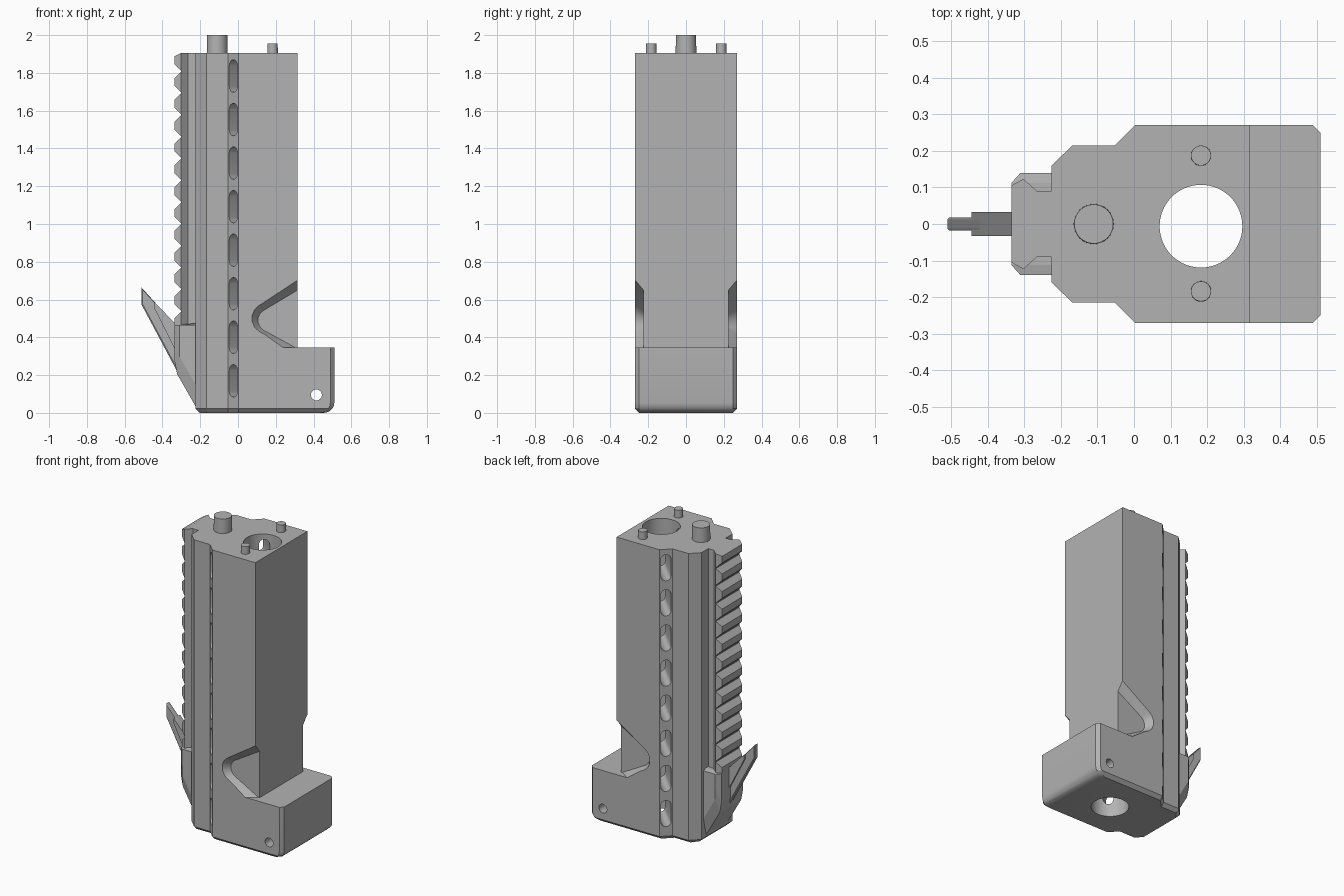
import bpy, bmesh, math
from mathutils import Matrix, Vector

if "Cube" in bpy.data.objects:
    bpy.data.objects.remove(bpy.data.objects["Cube"])

grey = bpy.data.materials.new("plain grey")
grey.use_nodes = True
grey.diffuse_color = (0.45, 0.45, 0.45, 1)
grey.node_tree.nodes["Principled BSDF"].inputs["Base Color"].default_value = (0.45, 0.45, 0.45, 1)


def loft(name, rings):
    """Closed solid through matching rings of points."""
    bm = bmesh.new()
    loops = [[bm.verts.new(p) for p in ring] for ring in rings]
    n = len(loops[0])
    for a, b in zip(loops, loops[1:]):
        for i in range(n):
            j = (i + 1) % n
            bm.faces.new((a[i], a[j], b[j], b[i]))
    bm.faces.new(loops[0])
    bm.faces.new(loops[-1])
    bmesh.ops.recalc_face_normals(bm, faces=bm.faces)
    mesh = bpy.data.meshes.new(name)
    bm.to_mesh(mesh)
    bm.free()
    mesh.materials.append(grey)
    obj = bpy.data.objects.new(name, mesh)
    bpy.context.collection.objects.link(obj)
    return obj


def at_z(pts, z):
    return [(x, y, z) for x, y in pts]


def at_y(pts, y):
    return [(x, y, z) for x, z in pts]


def mirrored(half):
    return half + [(x, -y) for x, y in reversed(half)]


def circle(cx, cy, r, n=48):
    return [(cx + r * math.cos(i * math.tau / n), cy + r * math.sin(i * math.tau / n)) for i in range(n)]


def boolean(target, other, operation="DIFFERENCE"):
    mod = target.modifiers.new("bool", "BOOLEAN")
    mod.operation, mod.solver, mod.object = operation, "EXACT", other
    bpy.context.view_layer.objects.active = target
    bpy.ops.object.modifier_apply(modifier=mod.name)
    bpy.data.objects.remove(other)


BACK, FRONT, SIDE, TOP, STEP = -0.225, 0.315, 0.27, 1.905, 0.345


def outline(end, inset=0, corner=0.0):
    s = SIDE - inset
    half = [(BACK + inset, 0.16 - inset / 2), (-0.168, 0.215 - inset), (-0.052, 0.215 - inset), (0.003, s)]
    half += [(end - corner, s), (end, s - corner)] if corner else [(end, s)]
    return mirrored(half)


# Lower block: chamfered base with a rounded far edge
R, C = 0.055, 0.022
rings = []
for z in (0, 0.004, 0.011, C, 0.036, R, STEP):
    h = max(R - z, 0)
    end = 0.51 - R + math.sqrt(R * R - h * h)
    rings.append(at_z(outline(end, max(C - z, 0), 0.021), z))
body = loft("body", rings)

# Tall column
column = loft("column", [at_z(outline(FRONT), z) for z in (STEP, TOP)])
boolean(body, column, "UNION")

# Long bore and cross pin hole
boolean(body, loft("bore_cutter", [at_z(circle(0.183, -0.006, 0.113, 64), z) for z in (-0.1, 2.1)]))
boolean(body, loft("pin_cutter", [at_y(circle(0.415, 0.095, 0.029, 24), y) for y in (-0.4, 0.4)]))

# Sloped thumb notches on both sides
def notch(tip_x, tip_z, radius, top_z, low_x):
    arc = [(tip_x + radius - radius * math.cos(a), tip_z + radius * math.sin(a))
           for a in [math.radians(d) for d in (57, 35, 12, -12, -35, -57)]]
    return [(FRONT, top_z)] + arc + [(low_x, STEP), (FRONT, STEP)]


def past_end(pts):
    return [(x + 0.1 if x == FRONT else x, z + 0.065 if x == FRONT and z > STEP else z) for x, z in pts]


outer = past_end(notch(0.073, 0.5, 0.08, 0.70, 0.24))
inner = past_end(notch(0.105, 0.49, 0.06, 0.645, 0.305))
# Carry the slope a little past the surface for a clean cut
over = [(2 * 0.11 * (a - c) + a, 2 * 0.11 * (b - d) + b if b > STEP else b)
        for (a, b), (c, d) in zip(outer, inner)]
for side in (1, -1):
    boolean(body, loft("notch_cutter", [at_y(over, side * 0.28), at_y(inner, side * 0.225)]))

# Rows of slots through the slanted faces into the bore
half_w, half_h = 0.031, 0.086
slot = []
for i in range(18):
    a = math.pi * (i if i < 9 else i - 1) / 8
    if i >= 9:
        a = math.pi + math.pi * (i - 9) / 8
    lift = half_h - half_w if i < 9 else half_w - half_h
    slot.append((half_w * math.cos(a), lift + half_w * math.sin(a)))
for side in (1, -1):
    inward = Vector((1, -side, 0)).normalized()
    across = Vector((1, side, 0)).normalized()
    for k in range(8):
        centre = Vector((-0.0245, side * 0.2425, 0.17 + k * 0.2305))
        ends = [[centre + inward * d + across * u + Vector((0, 0, v)) for u, v in slot] for d in (-0.06, 0.26)]
        boolean(body, loft("slot_cutter", ends))

# Locating pegs on top
def peg(name, x, y, r, top):
    return loft(name, [at_z(circle(x, y, r, 32), TOP - 0.01), at_z(circle(x, y, r * 0.97, 32), top)])


parts = [body, peg("large_peg", -0.11, 0, 0.055, 2.0),
         peg("left_small_peg", 0.183, 0.187, 0.028, 1.955), peg("right_small_peg", 0.183, -0.184, 0.028, 1.955)]

# Toothed rail along the back
rail = mirrored([(BACK + 0.01, 0.09), (-0.265, 0.09), (-0.302, 0.123)])
loft("rail", [at_z(rail, z) for z in (0.4, TOP)])
for k in range(13):
    z = 1.867 - k * 0.1155

    def plate(x, w, h):
        top = min(z + h, TOP)
        return [(x, -w, z - h), (x, w, z - h), (x, w, top), (x, -w, top)]
    loft("rail_tooth", [plate(-0.302, 0.123, 0.055), plate(-0.335, 0.105, 0.022)])

# Bracket under the rail, with chamfered sides
core = [(BACK + 0.01, 0.475), (-0.335, 0.465), (-0.335, 0.27), (-0.322, 0.205), (BACK, 0.035), (BACK + 0.01, 0.03)]
flank = [(BACK + 0.01, 0.465), (-0.31, 0.465), (-0.31, 0.38), (-0.31, 0.30), (BACK, 0.15), (BACK + 0.01, 0.14)]
loft("bracket", [at_y(flank, -0.14), at_y(core, -0.112), at_y(core, 0.112), at_y(flank, 0.14)])

# Angled lever: thin blade with a thicker gusset
blade = [(-0.51, 0.663), (-0.51, 0.572), (-0.32, 0.215), (-0.30, 0.22), (-0.30, 0.43)]
edge = [(-0.505, 0.652), (-0.505, 0.576), (-0.32, 0.23), (-0.30, 0.22), (-0.30, 0.43)]
loft("lever_blade", [at_y(edge, -0.018), at_y(blade, -0.012), at_y(blade, 0.012), at_y(edge, 0.018)])
gusset = [(-0.444, 0.588), (-0.444, 0.555), (-0.32, 0.31), (-0.30, 0.30), (-0.30, 0.44)]
loft("lever_gusset", [at_y(gusset, y) for y in (-0.033, 0.033)])

# Smooth the round walls, keep edges crisp
bpy.ops.object.select_all(action="DESELECT")
for part in parts:
    part.select_set(True)
bpy.context.view_layer.objects.active = body
bpy.ops.object.shade_smooth_by_angle(angle=math.radians(28))
